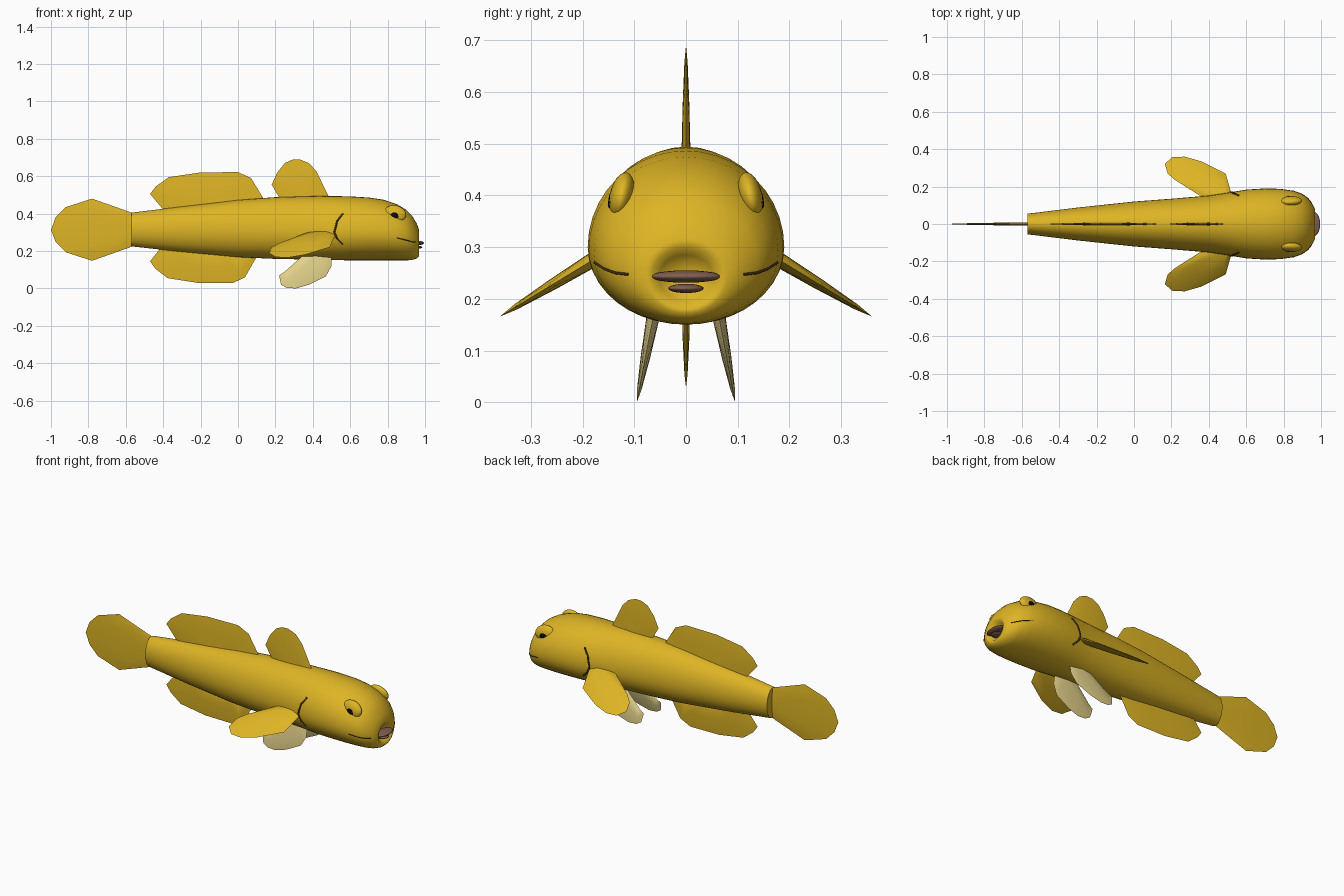
import bpy, bmesh, math
from mathutils import Vector, Matrix

cube = bpy.data.objects.get("Cube")
if cube:
    bpy.data.objects.remove(cube, do_unlink=True)


def material(name, red, green, blue):
    mat = bpy.data.materials.new(name)
    mat.use_nodes = True
    color = (red, green, blue, 1)
    mat.diffuse_color = color
    mat.node_tree.nodes["Principled BSDF"].inputs["Base Color"].default_value = color
    return mat


gold = material("gold skin", 0.73, 0.46, 0.018)
cream = material("cream fin", 0.76, 0.63, 0.25)
brown = material("dark brown line", 0.06, 0.03, 0.01)
lip_color = material("dusky lip", 0.22, 0.115, 0.08)
black = material("black pupil", 0.003, 0.003, 0.003)


def finish(obj, angle=40):
    bpy.ops.object.select_all(action="DESELECT")
    bpy.context.view_layer.objects.active = obj
    obj.select_set(True)
    bpy.ops.object.shade_smooth_by_angle(angle=math.radians(angle))


def mesh_object(name, bm, mat, angle=40):
    bmesh.ops.recalc_face_normals(bm, faces=bm.faces)
    mesh = bpy.data.meshes.new(name)
    bm.to_mesh(mesh)
    bm.free()
    mesh.materials.append(mat)
    obj = bpy.data.objects.new(name, mesh)
    bpy.context.collection.objects.link(obj)
    finish(obj, angle)
    return obj


def bridge(bm, first, second):
    count = len(first)
    for i in range(count):
        j = (i + 1) % count
        bm.faces.new((first[i], first[j], second[j], second[i]))


# Body sections: x, half width, bottom, widest height, top
SECTIONS = [
    (-0.57, 0.055, 0.225, 0.315, 0.405),
    (-0.3, 0.088, 0.195, 0.315, 0.438),
    (0, 0.12, 0.167, 0.31, 0.473),
    (0.2, 0.135, 0.158, 0.305, 0.488),
    (0.4, 0.152, 0.154, 0.3, 0.494),
    (0.5, 0.167, 0.152, 0.3, 0.494),
    (0.6, 0.184, 0.15, 0.3, 0.492),
    (0.7, 0.19, 0.15, 0.3, 0.486),
    (0.78, 0.188, 0.15, 0.295, 0.474),
    (0.85, 0.178, 0.15, 0.287, 0.45),
    (0.9, 0.16, 0.15, 0.275, 0.42),
    (0.93, 0.138, 0.152, 0.265, 0.39),
    (0.955, 0.105, 0.16, 0.25, 0.348),
    (0.968, 0.08, 0.172, 0.245, 0.315),
    (0.968, 0.066, 0.183, 0.243, 0.3),
    (0.95, 0.052, 0.195, 0.241, 0.285),
    (0.932, 0.025, 0.215, 0.24, 0.262),
]


def build_body(sides=40):
    bm = bmesh.new()
    rings = []
    for x, width, low, mid, high in SECTIONS:
        ring = []
        for i in range(sides):
            a = math.tau * i / sides
            rise = high - mid if math.sin(a) > 0 else mid - low
            ring.append(bm.verts.new((x, width * math.cos(a), mid + rise * math.sin(a))))
        rings.append(ring)
    for first, second in zip(rings, rings[1:]):
        bridge(bm, first, second)
    bm.faces.new(rings[0])
    bm.faces.new(rings[-1])
    mesh_object("body", bm, gold, 60)


def side_of_body(x, z):
    """Half width of the body at a given length and height."""
    for a, b in zip(SECTIONS, SECTIONS[1:]):
        if a[0] <= x <= b[0]:
            t = (x - a[0]) / (b[0] - a[0])
            width, low, mid, high = [p + (q - p) * t for p, q in zip(a[1:], b[1:])]
            rise = high - mid if z > mid else mid - low
            return width * math.sqrt(max(0, 1 - ((z - mid) / rise) ** 2))
    return 0


def fin(name, outline, root, thickness, origin, v_axis, mat):
    """Thin blade in the plane of x and v_axis, thickest at its root."""
    bm = bmesh.new()
    v_axis = Vector(v_axis)
    normal = Vector((1, 0, 0)).cross(v_axis).normalized()

    def place(u, v, offset):
        return Vector(origin) + Vector((u, 0, 0)) + v_axis * v + normal * offset

    rim = [bm.verts.new(place(u, v, 0)) for u, v in outline]
    for side in (-1, 1):
        previous = rim
        for inset, fullness in ((0.15, 0.35), (0.5, 0.7)):
            ring = [bm.verts.new(place(u + (root[0] - u) * inset, v + (root[1] - v) * inset,
                                       side * thickness * fullness)) for u, v in outline]
            bridge(bm, previous, ring)
            previous = ring
        tip = bm.verts.new(place(*root, side * thickness))
        for i in range(len(previous)):
            bm.faces.new((previous[i - 1], previous[i], tip))
    mesh_object(name, bm, mat)


def ellipsoid(name, center, radii, mat, tilt=0, pitch=0):
    bm = bmesh.new()
    matrix = (Matrix.Translation(center) @ Matrix.Rotation(tilt, 4, "X")
              @ Matrix.Rotation(pitch, 4, "Y") @ Matrix.Diagonal((*radii, 1)))
    bmesh.ops.create_uvsphere(bm, u_segments=24, v_segments=14, radius=1, matrix=matrix)
    mesh_object(name, bm, mat, 60)


def surface_line(name, points, side, radius):
    """Fine tube following the skin through points of length and height."""
    curve = bpy.data.curves.new(name, "CURVE")
    curve.dimensions = "3D"
    curve.bevel_depth = radius
    curve.bevel_resolution = 2
    curve.use_fill_caps = True
    spline = curve.splines.new("POLY")
    path = []
    for (x, z), (x2, z2) in zip(points, points[1:]):
        path += [(x + (x2 - x) * k / 4, z + (z2 - z) * k / 4) for k in range(4)]
    path.append(points[-1])
    spline.points.add(len(path) - 1)
    for point, (x, z) in zip(spline.points, path):
        point.co = (x, side * side_of_body(x, z), z, 1)
    curve.materials.append(brown)
    obj = bpy.data.objects.new(name, curve)
    bpy.context.collection.objects.link(obj)
    finish_select = bpy.context.view_layer.objects
    bpy.ops.object.select_all(action="DESELECT")
    finish_select.active = obj
    obj.select_set(True)
    bpy.ops.object.convert(target="MESH")
    finish(bpy.context.object, 60)


build_body()

# Upright fins on the centre line
UP = (0, 0, 1)
first_dorsal = [(0.23, 0.47), (0.18, 0.555), (0.21, 0.62), (0.25, 0.67), (0.29, 0.688),
                (0.33, 0.69), (0.38, 0.67), (0.42, 0.625), (0.495, 0.47)]
second_dorsal = [(-0.39, 0.41), (-0.47, 0.505), (-0.44, 0.545), (-0.37, 0.595), (-0.2, 0.62),
                 (0, 0.622), (0.07, 0.59), (0.155, 0.45)]
anal = [(-0.47 + (u + 0.47) * 0.94, 0.65 - v) for u, v in second_dorsal]
upper_tail = [(-0.56, 0.402), (-0.78, 0.48), (-0.92, 0.435), (-0.975, 0.38), (-1, 0.313)]
tail = upper_tail + [(u, 0.628 - v) for u, v in reversed(upper_tail[:-1])]
fin("first_dorsal_fin", first_dorsal, (0.36, 0.47), 0.009, (0, 0, 0), UP, gold)
fin("second_dorsal_fin", second_dorsal, (-0.12, 0.43), 0.009, (0, 0, 0), UP, gold)
fin("anal_fin", anal, (-0.13, 0.21), 0.009, (0, 0, 0), UP, gold)
fin("tail_fin", tail, (-0.565, 0.314), 0.009, (0, 0, 0), UP, gold)

# Paired fins, eyes and skin lines
pectoral = [(0.53, 0.13), (0.49, 0.27), (0.36, 0.335), (0.27, 0.36), (0.205, 0.357), (0.165, 0.322),
            (0.18, 0.27), (0.22, 0.235), (0.37, 0.14)]
pelvic = [(0.34, 0.17), (0.25, 0.09), (0.22, 0.07), (0.23, 0.02), (0.26, 0.003), (0.31, 0),
          (0.38, 0.02), (0.47, 0.065), (0.5, 0.12), (0.5, 0.17)]
gill = [(0.56, 0.4), (0.53, 0.36), (0.515, 0.3), (0.53, 0.265), (0.56, 0.235)]
mouth_corner = [(0.95, 0.247), (0.93, 0.25), (0.9, 0.258), (0.85, 0.27)]
for label, s in (("front", -1), ("back", 1)):
    fin(label + "_pectoral_fin", pectoral, (0.47, 0.15), 0.016, (0, 0, 0.385), (0, s, -0.61), gold)
    fin(label + "_pelvic_fin", pelvic, (0.42, 0.17), 0.013, (0, s * 0.095, 0), (0, -s * 0.19, 1), cream)
    ellipsoid(label + "_eye", (0.84, s * 0.124, 0.4), (0.06, 0.023, 0.044), gold, s * 0.22, 0.25)
    ellipsoid(label + "_pupil", (0.838, s * 0.139, 0.391), (0.03, 0.011, 0.026), black, s * 0.15)
    surface_line(label + "_gill_line", gill, s, 0.005)
    surface_line(label + "_mouth_line", mouth_corner, s, 0.0025)

# Lips
ellipsoid("upper_lip", (0.957, 0, 0.243), (0.038, 0.068, 0.012), lip_color)
ellipsoid("lower_lip", (0.952, 0, 0.22), (0.034, 0.034, 0.009), lip_color)
